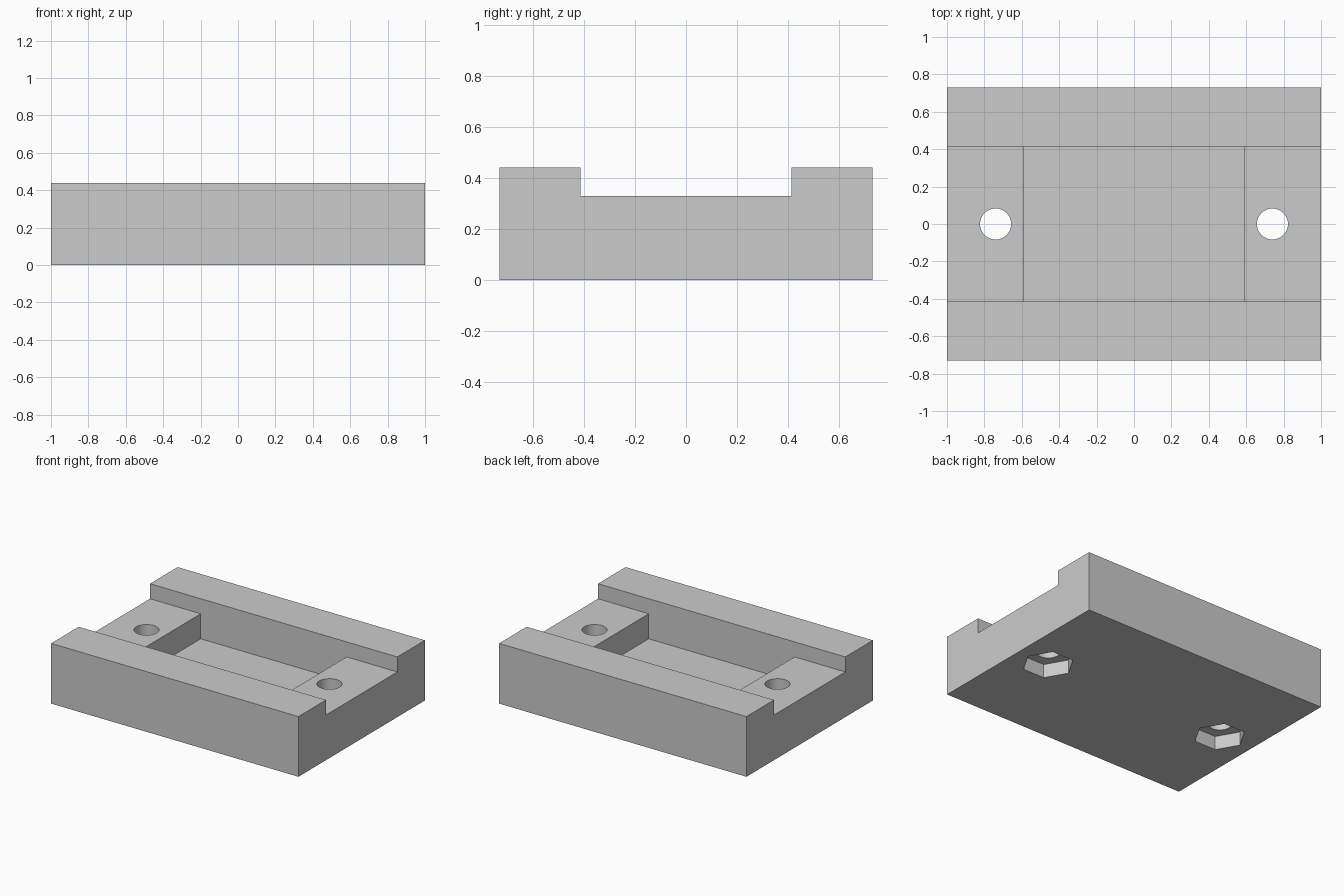
import bpy
import bmesh
import math

cube = bpy.data.objects.get("Cube")
if cube:
    bpy.data.objects.remove(cube, do_unlink=True)

HALF_DEPTH, HEIGHT = 0.73, 0.44
CHANNEL_HALF, SHELF_Z = 0.412, 0.33
POCKET_HALF, POCKET_Z = 0.59, 0.147
HOLE_X, HOLE_R = 0.74, 0.083
NUT_R, NUT_DEPTH = 0.173, 0.10

grey = bpy.data.materials.new("light grey")
grey.use_nodes = True
grey.diffuse_color = (0.6, 0.6, 0.6, 1)
grey.node_tree.nodes["Principled BSDF"].inputs["Base Color"].default_value = (0.6, 0.6, 0.6, 1)


def prism(name, outline, direction):
    """Solid made by sweeping a flat outline along a direction."""
    bm = bmesh.new()
    face = bm.faces.new([bm.verts.new(p) for p in outline])
    swept = bmesh.ops.extrude_face_region(bm, geom=[face])["geom"]
    verts = [v for v in swept if isinstance(v, bmesh.types.BMVert)]
    bmesh.ops.translate(bm, verts=verts, vec=direction)
    bmesh.ops.recalc_face_normals(bm, faces=bm.faces[:])
    mesh = bpy.data.meshes.new(name)
    bm.to_mesh(mesh)
    bm.free()
    obj = bpy.data.objects.new(name, mesh)
    bpy.context.collection.objects.link(obj)
    mesh.materials.append(grey)
    return obj


def ring(x, z, radius, sides):
    angles = [2 * math.pi * i / sides for i in range(sides)]
    return [(x + radius * math.cos(a), radius * math.sin(a), z) for a in angles]


def cut(target, cutter):
    cutter.hide_render = True
    mod = target.modifiers.new(cutter.name, "BOOLEAN")
    mod.operation = "DIFFERENCE"
    mod.solver = "EXACT"
    mod.object = cutter
    bpy.context.view_layer.objects.active = target
    bpy.ops.object.modifier_apply(modifier=mod.name)
    bpy.data.objects.remove(cutter, do_unlink=True)


# Solid block
base = prism("mounting_block",
             [(-1, -HALF_DEPTH, 0), (1, -HALF_DEPTH, 0), (1, HALF_DEPTH, 0), (-1, HALF_DEPTH, 0)],
             (0, 0, HEIGHT))

# Lengthwise channel with the deeper pocket in its middle, as one stepped cut
right_half = [(POCKET_HALF, POCKET_Z), (POCKET_HALF, SHELF_Z), (1.2, SHELF_Z), (1.2, 0.6)]
profile = right_half + [(-x, z) for x, z in reversed(right_half)]
cut(base, prism("channel_cutter", [(x, -CHANNEL_HALF, z) for x, z in profile],
                (0, 2 * CHANNEL_HALF, 0)))

# Hexagonal nut recess below and bolt hole through each shelf
for side in (-1, 1):
    cut(base, prism("nut_cutter", ring(side * HOLE_X, -0.1, NUT_R, 6), (0, 0, NUT_DEPTH + 0.1)))
    cut(base, prism("hole_cutter", ring(side * HOLE_X, -0.2, HOLE_R, 48), (0, 0, 1)))

# Smooth hole walls, sharp corners
bpy.ops.object.select_all(action="DESELECT")
base.select_set(True)
bpy.context.view_layer.objects.active = base
bpy.ops.object.shade_smooth_by_angle(angle=math.radians(30))
